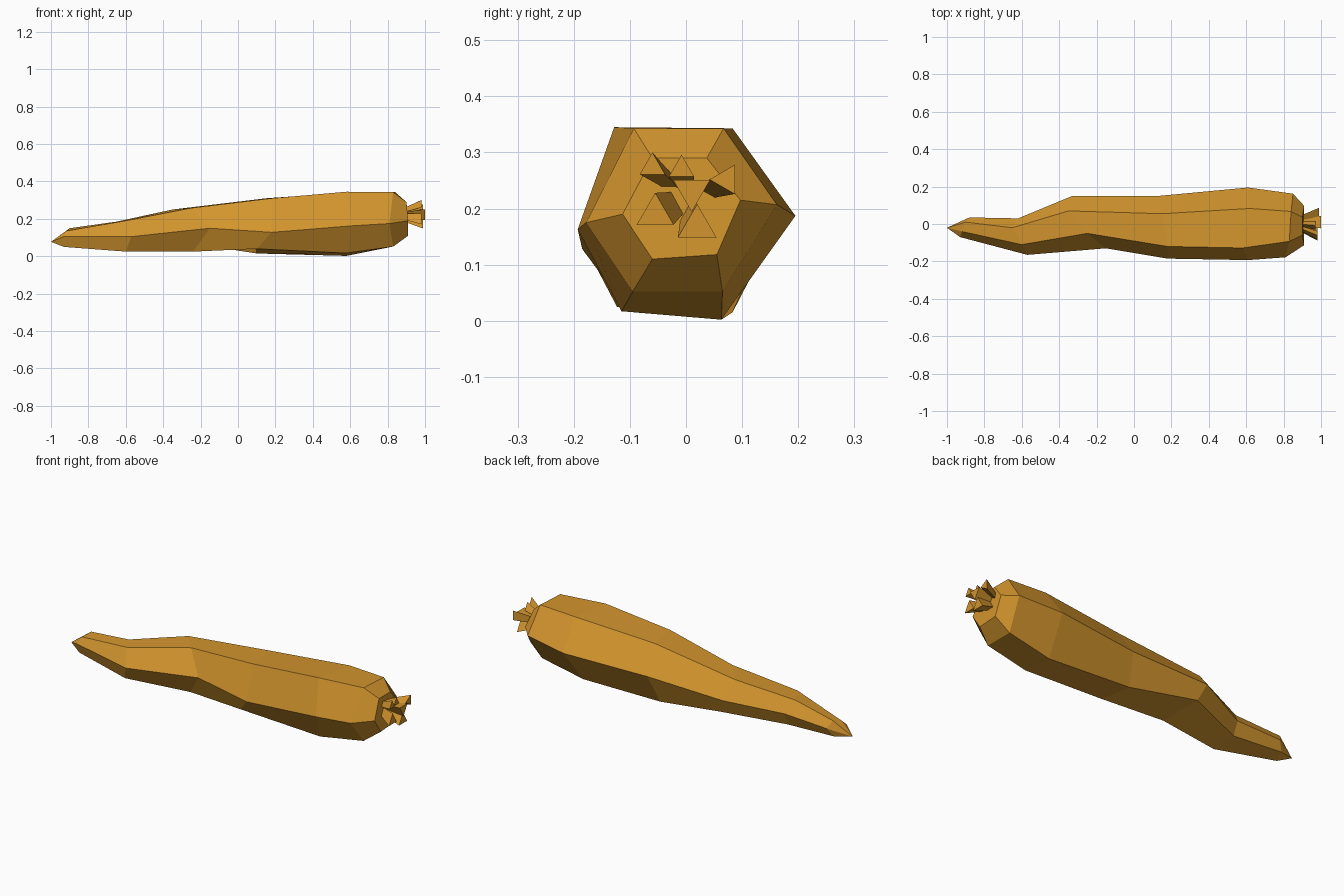
import bpy
import bmesh
from math import sin, cos, pi
from mathutils import Vector

default = bpy.data.objects.get("Cube")
if default:
    bpy.data.objects.remove(default, do_unlink=True)


def make_material(name, colour):
    material = bpy.data.materials.new(name)
    material.use_nodes = True
    material.diffuse_color = colour
    material.node_tree.nodes["Principled BSDF"].inputs["Base Color"].default_value = colour
    return material


orange = make_material("carrot orange", (0.65, 0.3, 0.027, 1))


def loft(name, rings, pointed_start=None):
    """Skin a series of equal rings; close the start to a point or a flat cap."""
    bm = bmesh.new()
    loops = [[bm.verts.new(p) for p in ring] for ring in rings]
    count = len(loops[0])
    for first, second in zip(loops, loops[1:]):
        for i in range(count):
            j = (i + 1) % count
            bm.faces.new((first[i], first[j], second[j], second[i]))
    if pointed_start:
        tip = bm.verts.new(pointed_start)
        for i in range(count):
            bm.faces.new((tip, loops[0][i], loops[0][(i + 1) % count]))
    else:
        bm.faces.new(loops[0])
    bm.faces.new(loops[-1])
    bmesh.ops.recalc_face_normals(bm, faces=bm.faces)
    mesh = bpy.data.meshes.new(name)
    bm.to_mesh(mesh)
    bm.free()
    mesh.materials.append(orange)
    obj = bpy.data.objects.new(name, mesh)
    bpy.context.scene.collection.objects.link(obj)
    return obj


# Root: six long ridges running from the thin end to the crown
top_back = [(-.9, .01, .15), (-.65, -.02, .185), (-.35, .07, .25), (.15, .055, .31),
            (.62, .083, .343), (.84, .067, .343), (.9, .037, .29)]
side_back = [(-.88, .035, .11), (-.62, .03, .12), (-.33, .15, .16), (.13, .15, .17),
             (.61, .195, .187), (.85, .162, .207), (.91, .097, .215)]
low_back = [(-.91, .01, .065), (-.62, .0, .05), (-.3, .115, .077), (.1, .083, .015),
            (.58, .063, .002), (.83, .065, .052), (.91, .055, .118)]
low_front = [(-.93, -.05, .05), (-.6, -.123, .025), (-.24, -.07, .025), (.1, -.12, .04),
             (.58, -.115, .017), (.83, -.095, .052), (.91, -.06, .11)]
side_front = [(-.93, -.07, .105), (-.57, -.165, .105), (-.15, -.13, .15), (.18, -.185, .128),
              (.61, -.193, .163), (.81, -.178, .175), (.91, -.113, .19)]
top_front = [(-.92, -.04, .135), (-.6, -.11, .19), (-.25, -.05, .258), (.18, -.12, .31),
             (.58, -.128, .345), (.83, -.093, .343), (.9, -.06, .29)]
ridges = (top_back, side_back, low_back, low_front, side_front, top_front)
loft("carrot_root", list(zip(*ridges)), pointed_start=(-1, -.02, .077))

# Cut stalks: three-sided stubs fanning out of the crown
crown = Vector((.9, .005, .22))


def stalk_ring(centre, radius, turn):
    return [centre + Vector((0, radius * cos(turn + k * 2 * pi / 3),
                             radius * sin(turn + k * 2 * pi / 3))) for k in range(3)]


# Each stalk: end x, y, z, end radius, twist
stalks = {
    "stalk_centre": (1, .01, .232, .038, -pi / 2),
    "stalk_bottom": (.99, .02, .168, .04, pi / 2),
    "stalk_front_low": (.98, -.055, .19, .038, pi / 2),
    "stalk_front_high": (.98, -.06, .274, .026, pi / 2),
    "stalk_back_high": (.99, .072, .252, .03, pi / 3),
    "stalk_top": (.97, -.008, .27, .026, pi / 2),
}
for name, (x, y, z, radius, turn) in stalks.items():
    end = Vector((x, y, z))
    base = crown.lerp(end, .5)
    base.x = crown.x
    loft(name, [stalk_ring(base, radius * .65, turn), stalk_ring(end, radius, turn)])
